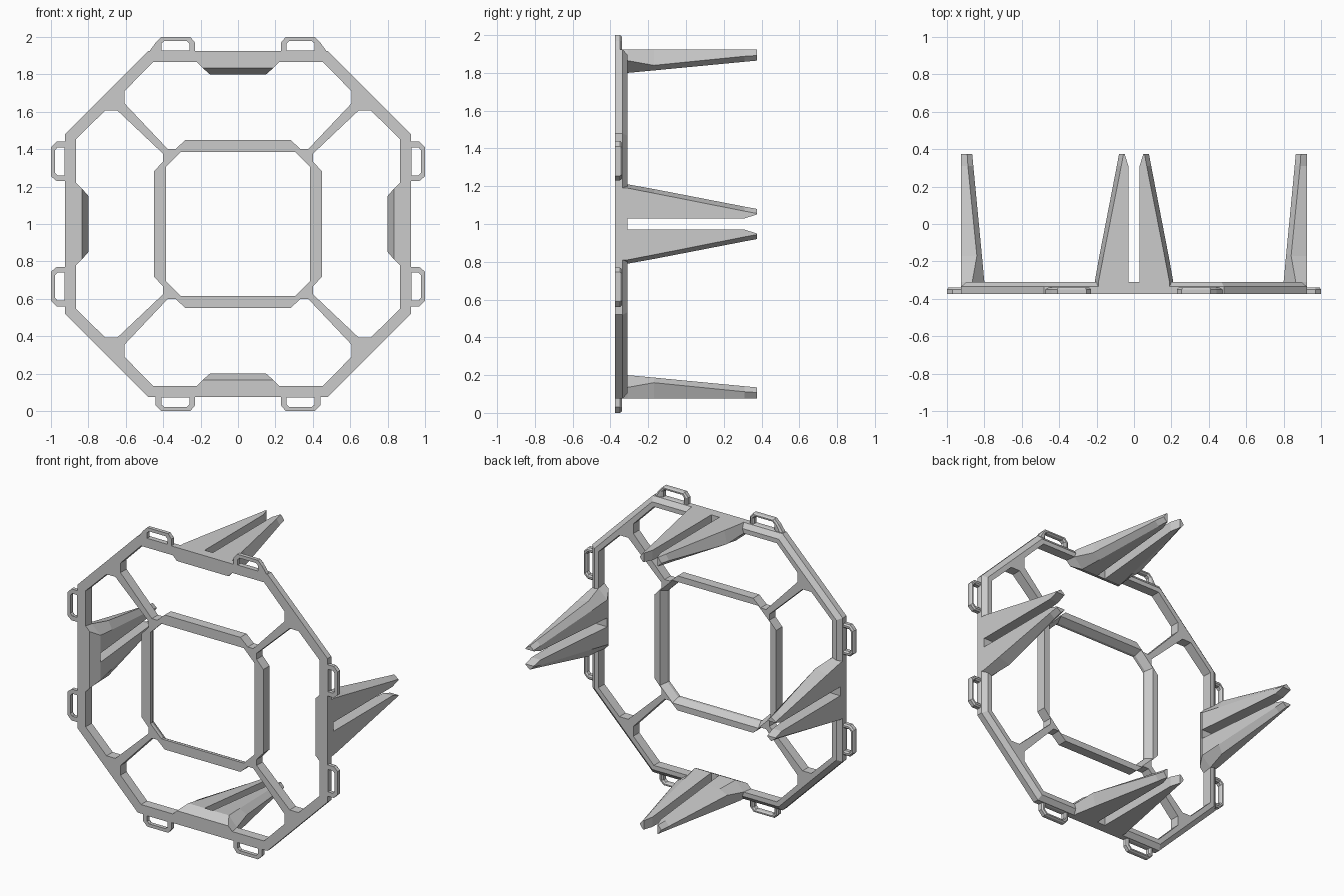
import bpy, bmesh
from math import pi
from mathutils import Matrix, Vector

if "Cube" in bpy.data.objects:
    bpy.data.objects.remove(bpy.data.objects["Cube"])

grey = bpy.data.materials.new("plain_grey")
grey.use_nodes = True
grey.diffuse_color = (0.6, 0.6, 0.6, 1)
grey.node_tree.nodes["Principled BSDF"].inputs["Base Color"].default_value = (0.6, 0.6, 0.6, 1)

FRONT, BACK, BEVEL = -0.375, -0.31, -0.335
CENTRE = Matrix.Translation((0, 0, 1))
SIDES = ("top", "right", "bottom", "left")


def mirror(points):
    """Full outline from its +x half."""
    return points + [(-x, z) for x, z in reversed(points)]


def octagon(a, b):
    return mirror([(a, b), (b, a), (b, -a), (a, -b)])


def blend(p, q, t):
    return [Vector(u).lerp(Vector(v), t) for u, v in zip(p, q)]


def loft(name, sections, turn=0, flip=1, ring=False):
    """Skin a list of (y, outline) sections; a ring closes on itself."""
    bm = bmesh.new()
    loops = [[bm.verts.new((flip * x, y, z)) for x, z in pts] for y, pts in sections]
    pairs = list(zip(loops, loops[1:] + loops[:1] if ring else loops[1:]))
    for a, b in pairs:
        n = len(a)
        for i in range(n):
            j = (i + 1) % n
            bm.faces.new((a[i], a[j], b[j], b[i]))
    if not ring:
        bm.faces.new(loops[0])
        bm.faces.new(loops[-1])
    bmesh.ops.recalc_face_normals(bm, faces=bm.faces)
    bm.transform(CENTRE @ Matrix.Rotation(turn * pi / 2, 4, 'Y'))
    mesh = bpy.data.meshes.new(name)
    bm.to_mesh(mesh)
    bm.free()
    mesh.materials.append(grey)
    obj = bpy.data.objects.new(name, mesh)
    bpy.context.collection.objects.link(obj)
    return obj


# Octagonal frame, bevelled round its back rim
rim = octagon(0.48, 0.925)
frame = loft("frame", [(FRONT, rim), (BEVEL, rim), (BACK, octagon(0.468, 0.895))])

# Centre opening and four windows, leaving the inner ring and spokes
hole = octagon(0.305, 0.385)
cutters = [loft("opening_cutter", [(-0.5, hole), (BEVEL - 0.02, hole),
                                   (BACK + 0.01, octagon(0.32, 0.415))])]
window = mirror([(0.28, 0.45), (0.335, 0.4), (0.375, 0.4), (0.607, 0.645),
                 (0.607, 0.71), (0.455, 0.865)])
for turn in range(4):
    cutters.append(loft("window_cutter", [(-0.5, window), (-0.2, window)], turn))
for cutter in cutters:
    cutter.hide_render = True
    mod = frame.modifiers.new("cut", 'BOOLEAN')
    mod.operation, mod.solver, mod.object = 'DIFFERENCE', 'EXACT', cutter
depsgraph = bpy.context.evaluated_depsgraph_get()
cut_mesh = bpy.data.meshes.new_from_object(frame.evaluated_get(depsgraph))
frame.modifiers.clear()
frame.data = cut_mesh
for cutter in cutters:
    bpy.data.objects.remove(cutter)


def prong_outline(slot, outer, mid, mid_z, inner, inner_z):
    return [(slot, 0.925), (outer, 0.925), (mid, mid_z), (inner, inner_z), (slot, inner_z)]


# Clip prongs: tapered pairs with a slot, standing on a gusseted base
prong = [(BACK, prong_outline(0.03, 0.19, 0.21, 0.865, 0.15, 0.8)),
         (-0.17, prong_outline(0.03, 0.163, 0.185, 0.84, 0.13, 0.813)),
         (0.31, prong_outline(0.03, 0.068, 0.092, 0.888, 0.065, 0.859)),
         (0.375, prong_outline(0.05, 0.056, 0.08, 0.892, 0.056, 0.865))]
base = [(FRONT, mirror([(0.19, 0.925), (0.22, 0.865), (0.19, 0.835)])),
        (BACK, mirror([(0.19, 0.925), (0.21, 0.865), (0.15, 0.8)]))]

# Strap loops: small bevelled rings, two on each side
loop_hole = [(0.26, 0.928), (0.26, 0.965), (0.275, 0.978),
             (0.395, 0.978), (0.41, 0.965), (0.41, 0.928)]

for turn, side in enumerate(SIDES):
    loft(f"{side}_clip_base", base, turn)
    flare = 0.48 if side == "top" else 0.44
    loop = [(0.23, 0.915), (0.23, 0.97), (0.255, 1), (0.41, 1), (0.44, 0.97), (flare, 0.915)]
    sections = [(FRONT, loop), (-0.35, loop), (-0.34, blend(loop, loop_hole, 0.3)),
                (-0.34, blend(loop, loop_hole, 0.7)), (-0.35, loop_hole), (FRONT, loop_hole)]
    for flip, end in ((1, "a"), (-1, "b")):
        loft(f"{side}_prong_{end}", prong, turn, flip)
        loft(f"{side}_strap_loop_{end}", sections, turn, flip, ring=True)
